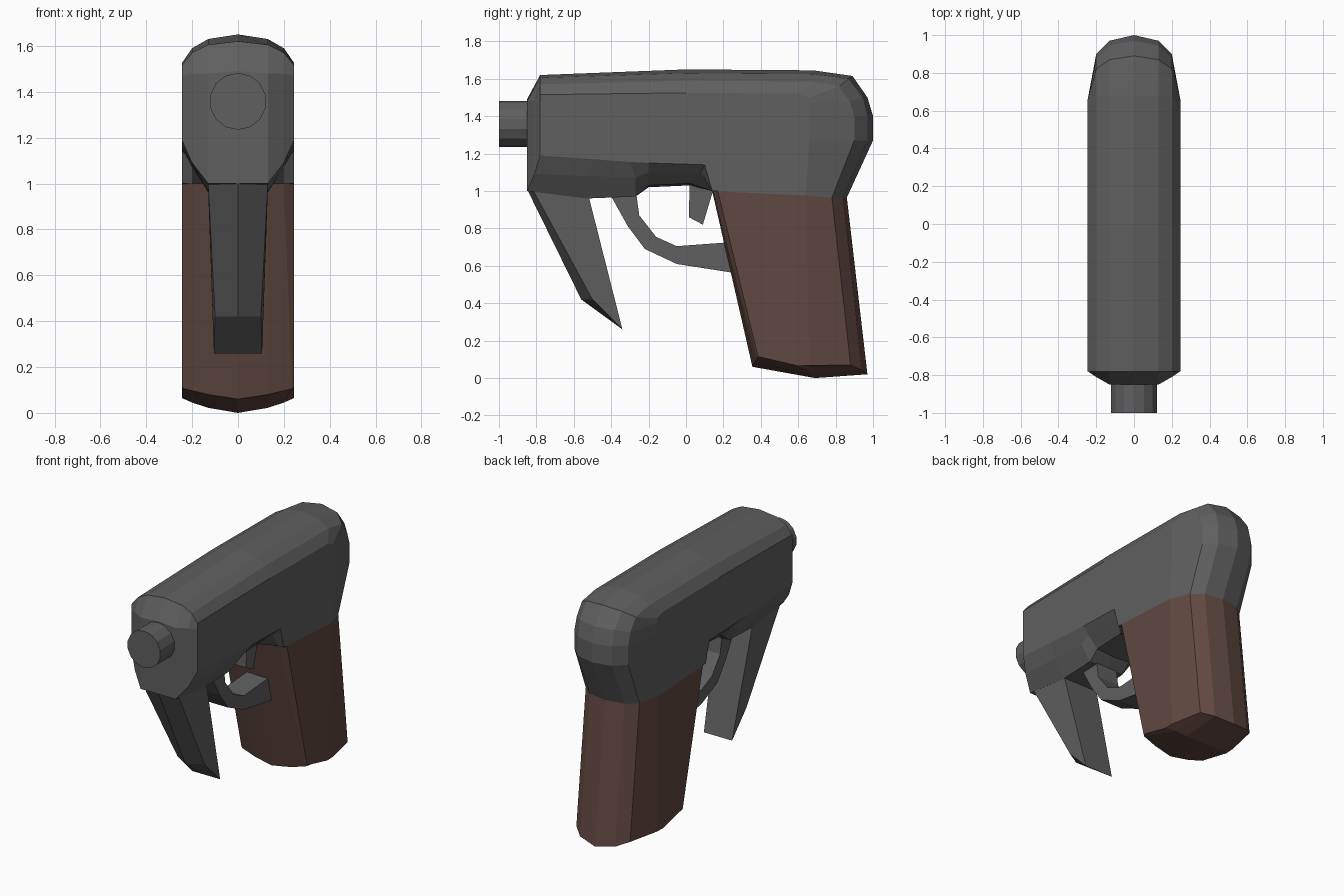
import bpy, bmesh
from math import pi


def colour(name, rgb):
    m = bpy.data.materials.new(name)
    m.diffuse_color = (*rgb, 1)
    return m


def loft(name, layers, mat=None):
    """Skin (y, z) profiles stacked along x from the side to the middle, mirrored.
    Each layer is (x, profile); x may be one number or one per point."""
    full = [(1, l) for l in layers] + [(-1, l) for l in reversed(layers) if l[0] != 0]
    bm = bmesh.new()
    rings = []
    for sign, (x, prof) in full:
        xs = x if isinstance(x, list) else [x] * len(prof)
        rings.append([bm.verts.new((sign * a, y, z)) for a, (y, z) in zip(xs, prof)])
    n = len(rings[0])
    for a, b in zip(rings, rings[1:]):
        for i in range(n):
            j = (i + 1) % n
            bm.faces.new((a[i], a[j], b[j], b[i]))
    bm.faces.new(rings[0])
    bm.faces.new(rings[-1])
    bmesh.ops.recalc_face_normals(bm, faces=bm.faces[:])
    me = bpy.data.meshes.new(name)
    bm.to_mesh(me)
    bm.free()
    ob = bpy.data.objects.new(name, me)
    bpy.context.collection.objects.link(ob)
    if mat:
        me.materials.append(mat)
    return ob


metal = colour("dark_metal", (0.115, 0.115, 0.115))
wood = colour("brown_grip", (0.12, 0.065, 0.052))

# Body: flat side, two rounding layers, centre line
loft("body", [
    (0.245, [(-.78, 1.19), (-.78, 1.47), (-.78, 1.515), (0, 1.525), (.6, 1.52),
             (.66, 1.50), (.66, 1.47), (.66, 1.40), (.66, 1.27), (.64, .975),
             (.14, 1.0), (.10, 1.14), (-.2, 1.15), (-.3, 1.155), (-.5, 1.17)]),
    (0.2, [(-.81, 1.09), (-.81, 1.48), (-.78, 1.57), (0, 1.59), (.68, 1.585),
           (.82, 1.56), (.875, 1.48), (.90, 1.40), (.90, 1.27), (.78, .965),
           (.14, 1.0), (.08, 1.10), (-.2, 1.10), (-.27, 1.07), (-.53, 1.08)]),
    (0.13, [(-.85, 1.0), (-.85, 1.48), (-.78, 1.605), (0, 1.63), (.68, 1.625),
            (.87, 1.60), (.945, 1.50), (.97, 1.40), (.97, 1.27), (.84, .965),
            (.14, 1.0), (.02, 1.04), (-.2, 1.03), (-.27, .97), (-.53, .96)]),
    (0, [(-.85, 1.0), (-.85, 1.49), (-.78, 1.62), (0, 1.65), (.68, 1.645),
         (.89, 1.615), (.97, 1.50), (1.0, 1.40), (1.0, 1.27), (.86, .965),
         (.14, 1.0), (.02, 1.03), (-.2, 1.02), (-.27, .97), (-.53, .96)]),
], metal)

# Grip with rounded back and domed base
loft("grip", [
    (0.245, [(.17, 1.0), (.385, .115), (.60, .065), (.66, .067), (.64, .975)]),
    ([.2, .235, .2, .2, .2],
     [(.145, 1.0), (.38, .105), (.64, .045), (.88, .07), (.78, .965)]),
    (0.13, [(.14, 1.0), (.365, .08), (.66, .022), (.94, .042), (.84, .965)]),
    (0, [(.14, 1.0), (.355, .06), (.69, 0), (.97, .02), (.86, .965)]),
], wood)

# Slanted front handle with a ridge down its front
loft("front_handle", [
    ([.13, .1, .105, .13], [(-.815, 1.0), (-.50, .42), (-.34, .26), (-.52, .97)]),
    (0, [(-.845, 1.0), (-.56, .42), (-.34, .26), (-.52, .97)]),
], metal)

# Trigger guard and trigger
loft("trigger_guard", [(.08, [
    (-.405, .98), (-.31, .81), (-.22, .69), (-.05, .61), (.25, .563),
    (.25, .727), (-.05, .705), (-.16, .755), (-.25, .87), (-.265, .98)])], metal)
loft("trigger", [(.05, [(.02, 1.05), (.015, .86), (.09, .82), (.15, 1.02)])], metal)

# Barrel
bpy.ops.mesh.primitive_cylinder_add(vertices=14, radius=.124, depth=.2,
                                    location=(0, -.9, 1.358), rotation=(pi / 2, 0, 0))
barrel = bpy.context.object
barrel.name = "barrel"
barrel.data.materials.append(metal)
